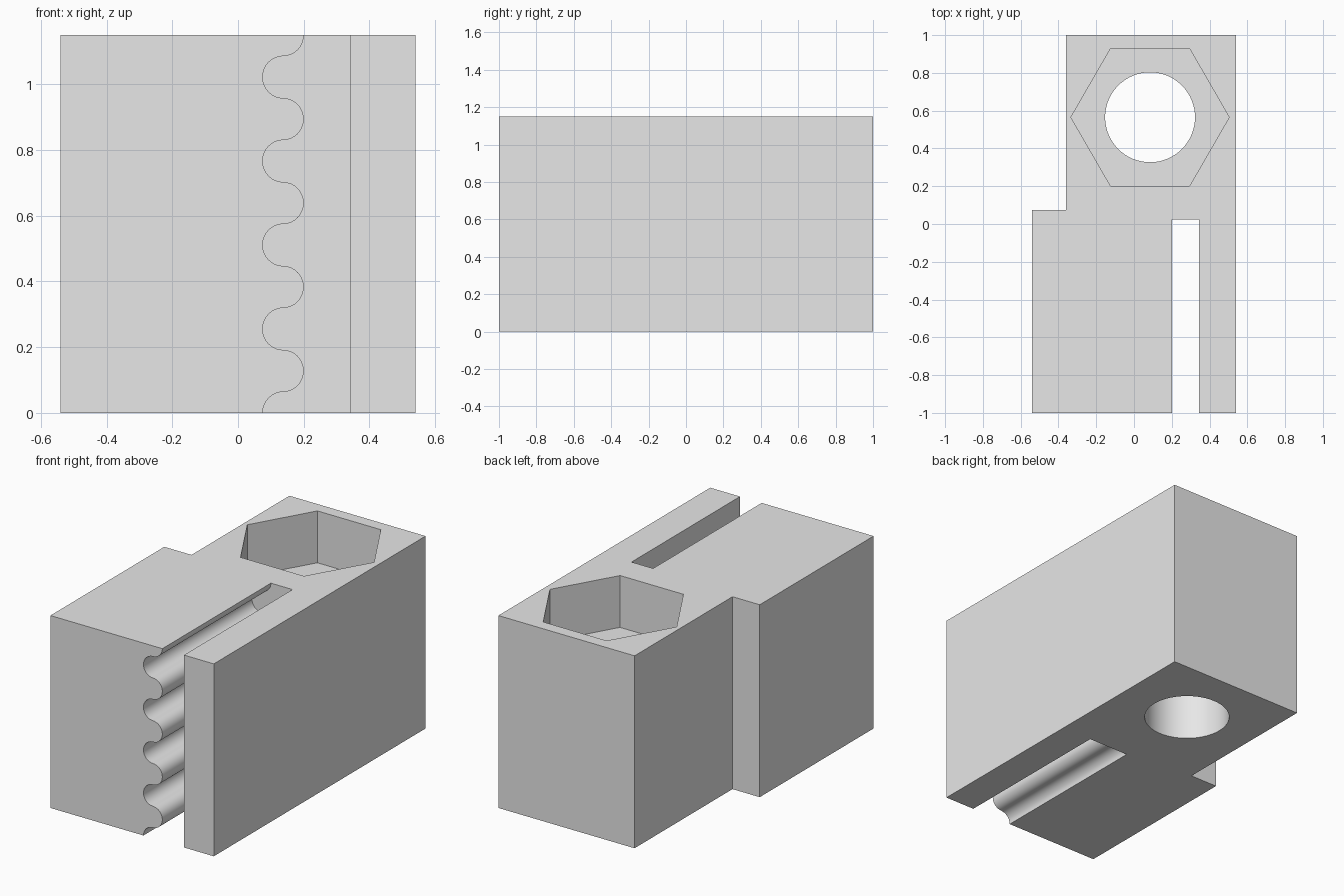
import bpy, math
from mathutils import Matrix, Vector

default_cube = bpy.data.objects.get("Cube")
if default_cube:
    bpy.data.objects.remove(default_cube, do_unlink=True)

HEIGHT = 1.15
BORE_X, BORE_Y = 0.085, 0.565

grey = bpy.data.materials.new("plain grey")
grey.use_nodes = True
grey.diffuse_color = (0.8, 0.8, 0.8, 1)
grey.node_tree.nodes["Principled BSDF"].inputs["Base Color"].default_value = (0.8, 0.8, 0.8, 1)


def prism(name, outline, start, end):
    """Solid with a 3D outline at start, swept to end."""
    start, end = Vector(start), Vector(end)
    n = len(outline)
    verts = [Vector(p) + start for p in outline] + [Vector(p) + end for p in outline]
    faces = [list(range(n))[::-1], list(range(n, 2 * n))]
    faces += [(i, (i + 1) % n, n + (i + 1) % n, n + i) for i in range(n)]
    mesh = bpy.data.meshes.new(name)
    mesh.from_pydata(verts, [], faces)
    mesh.materials.append(grey)
    obj = bpy.data.objects.new(name, mesh)
    bpy.context.collection.objects.link(obj)
    # Consistent outward normals
    import bmesh
    bm = bmesh.new()
    bm.from_mesh(mesh)
    bmesh.ops.recalc_face_normals(bm, faces=bm.faces)
    bm.to_mesh(mesh)
    bm.free()
    return obj


def ring(radius, sides):
    return [(BORE_X + radius * math.cos(math.tau * i / sides),
             BORE_Y + radius * math.sin(math.tau * i / sides), 0) for i in range(sides)]


def cut(target, cutter):
    mod = target.modifiers.new(cutter.name, "BOOLEAN")
    mod.operation = "DIFFERENCE"
    mod.solver = "EXACT"
    mod.object = cutter
    bpy.ops.object.modifier_apply(modifier=mod.name)
    bpy.data.objects.remove(cutter, do_unlink=True)


# Stepped block
plan = [(-0.54, -1, 0), (0.54, -1, 0), (0.54, 1, 0),
        (-0.36, 1, 0), (-0.36, 0.075, 0), (-0.54, 0.075, 0)]
body = prism("clamp_body", plan, (0, 0, 0), (0, 0, HEIGHT))
bpy.context.view_layer.objects.active = body
body.select_set(True)

# Slot with a wavy gripping side: alternating half rounds up its height
pitch = HEIGHT / 9
STEPS = 16
wave = []
for k in range(-1, 11):
    side = 1 if k % 2 else -1
    for i in range(STEPS):
        a = math.pi * (i / STEPS - 0.5)
        wave.append((0.1375 + side * 0.0625 * math.cos(a), 0,
                     k * pitch + pitch / 2 * math.sin(a)))
slot = wave + [(0.343, 0, wave[-1][2]), (0.343, 0, wave[0][2])]
cut(body, prism("slot_cutter", slot, (0, -1.1, 0), (0, 0.025, 0)))

# Through bore and hexagonal nut pocket
cut(body, prism("bore_cutter", ring(0.238, 64), (0, 0, -0.1), (0, 0, HEIGHT + 0.1)))
cut(body, prism("nut_pocket_cutter", ring(0.419, 6), (0, 0, HEIGHT - 0.31), (0, 0, HEIGHT + 0.1)))

bpy.ops.object.shade_smooth_by_angle(angle=math.radians(30))
